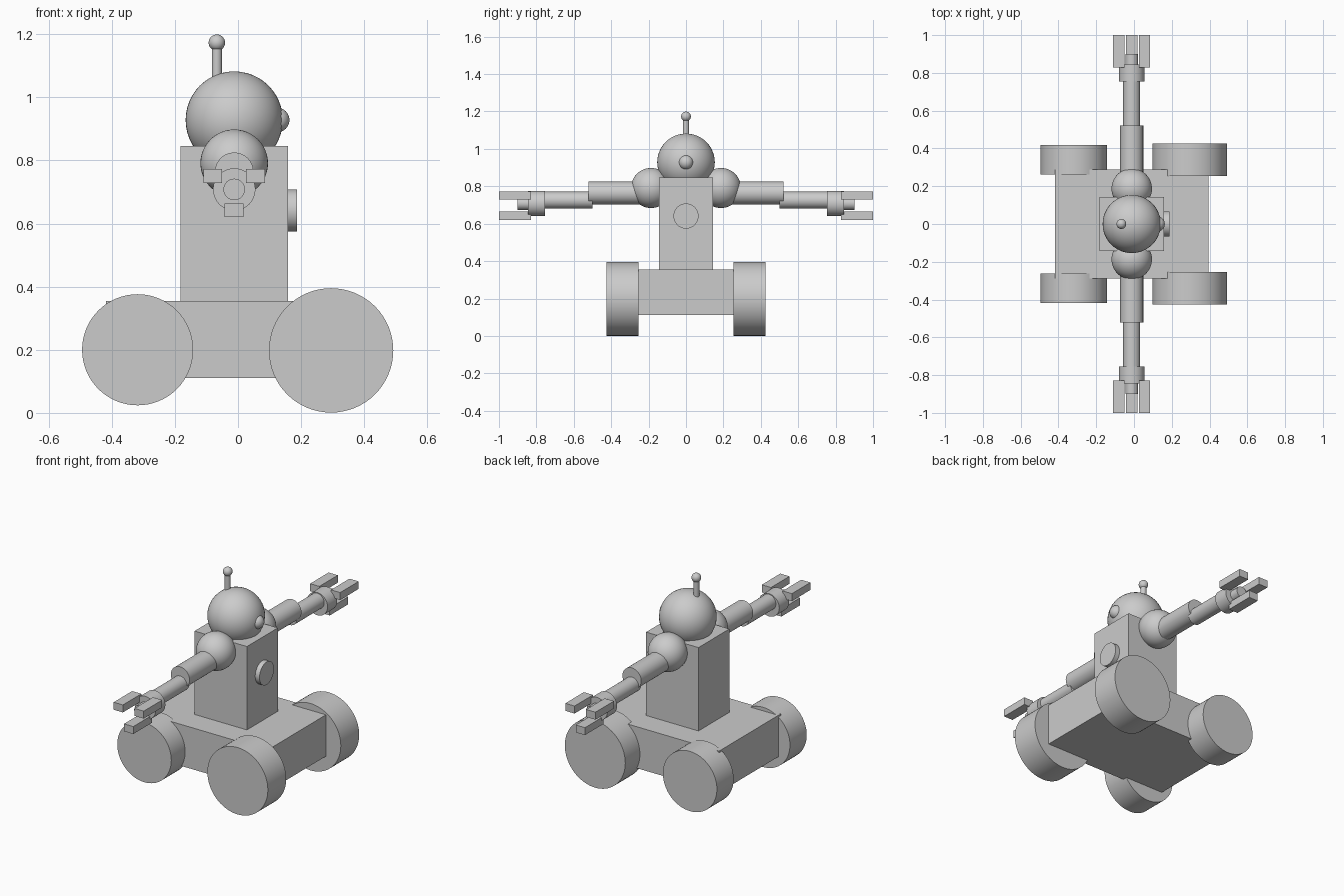
import bpy
from math import radians
from mathutils import Vector

if "Cube" in bpy.data.objects:
    bpy.data.objects.remove(bpy.data.objects["Cube"], do_unlink=True)

grey = bpy.data.materials.new("plain_grey")
grey.use_nodes = True
colour = (0.6, 0.6, 0.6, 1)
grey.diffuse_color = colour
grey.node_tree.nodes["Principled BSDF"].inputs["Base Color"].default_value = colour


def finish(name, smooth=True):
    ob = bpy.context.object
    ob.name = name
    ob.data.materials.append(grey)
    if smooth:
        bpy.ops.object.shade_smooth_by_angle(angle=radians(35))
    return ob


def box(name, low, high):
    low, high = Vector(low), Vector(high)
    bpy.ops.mesh.primitive_cube_add(size=1, location=(low + high) / 2)
    ob = finish(name, False)
    ob.scale = high - low
    bpy.ops.object.transform_apply(location=False, rotation=False, scale=True)


def ball(name, centre, radius):
    bpy.ops.mesh.primitive_uv_sphere_add(segments=48, ring_count=24, radius=radius, location=centre)
    finish(name)


def rod(name, start, end, radius):
    start, end = Vector(start), Vector(end)
    axis = end - start
    bpy.ops.mesh.primitive_cylinder_add(vertices=64, radius=radius, depth=axis.length,
                                        location=(start + end) / 2)
    ob = finish(name)
    ob.rotation_euler = axis.to_track_quat('Z', 'Y').to_euler()


MID = -0.012  # x of the head and arms

# Chassis and torso
box("chassis", (-0.418, -0.289, 0.111), (0.395, 0.289, 0.355))
box("torso", (-0.182, -0.144, 0.35), (0.159, 0.144, 0.846))
rod("chest_dial", (0.15, 0, 0.641), (0.187, 0, 0.641), 0.067)

# Head, eye and antenna
ball("head", (MID, 0, 0.928), 0.154)
ball("eye", (0.124, 0, 0.928), 0.039)
rod("antenna_rod", (-0.067, 0, 1.02), (-0.067, 0, 1.165), 0.016)
ball("antenna_tip", (-0.067, 0, 1.173), 0.026)

for side, s in (("right", -1), ("left", 1)):
    # Wheels: a large and a small one on each side
    rod(f"large_wheel_{side}", (0.295, s * 0.254, 0.198), (0.295, s * 0.425, 0.198), 0.197)
    rod(f"small_wheel_{side}", (-0.318, s * 0.262, 0.2), (-0.318, s * 0.418, 0.2), 0.176)

    # Arm, from shoulder to wrist
    ball(f"shoulder_{side}", (MID, s * 0.187, 0.791), 0.107)
    for part, inner, outer, z, radius in (
            ("upper_arm", 0.2, 0.521, 0.764, 0.061),
            ("forearm", 0.5, 0.77, 0.726, 0.045),
            ("wrist", 0.755, 0.845, 0.708, 0.067),
            ("palm_rod", 0.8, 0.9, 0.708, 0.034)):
        rod(f"{part}_{side}", (MID, s * inner, z), (MID, s * outer, z), radius)

    # Three-finger gripper
    for finger, dx, z in (("rear", -0.068, 0.751), ("front", 0.068, 0.751), ("lower", 0, 0.642)):
        x = MID + dx
        ys = sorted((s * 0.828, s))
        box(f"{finger}_finger_{side}", (x - 0.03, ys[0], z - 0.022), (x + 0.03, ys[1], z + 0.022))
